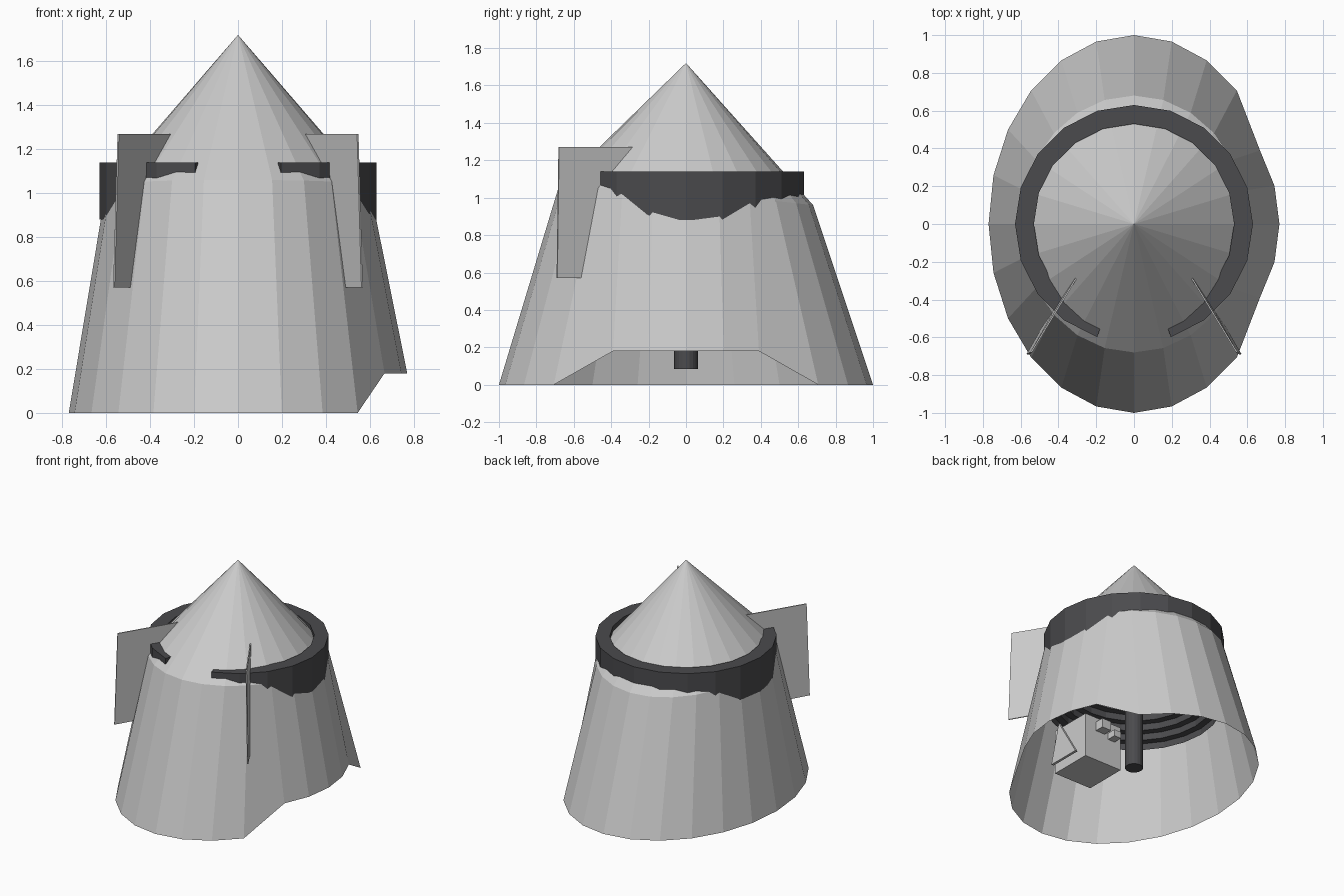
import bpy, bmesh, math
from mathutils import Vector

if "Cube" in bpy.data.objects:
    bpy.data.objects.remove(bpy.data.objects["Cube"])

dark = bpy.data.materials.new("dark_grey")
dark.diffuse_color = (0.07, 0.07, 0.075, 1)
dark.use_nodes = True
dark.node_tree.nodes["Principled BSDF"].inputs["Base Color"].default_value = dark.diffuse_color


def finish(name, bm, mat=None):
    bmesh.ops.recalc_face_normals(bm, faces=bm.faces)
    me = bpy.data.meshes.new(name)
    bm.to_mesh(me)
    bm.free()
    ob = bpy.data.objects.new(name, me)
    bpy.context.collection.objects.link(ob)
    if mat:
        me.materials.append(mat)
    return ob


def bridge(bm, a, b, closed=True):
    n = len(a)
    for i in range(n if closed else n - 1):
        j = (i + 1) % n
        bm.faces.new((a[i], a[j], b[j], b[i]))


def box(name, centre, size):
    bm = bmesh.new()
    bmesh.ops.create_cube(bm, size=1)
    for v in bm.verts:
        v.co = Vector(c + p * s for c, p, s in zip(centre, v.co, size))
    return finish(name, bm)


# Oval body shell with a raised notch on the right, closed by a cone roof
N = 24
bm = bmesh.new()
base, rim = [], []
for i in range(N):
    a = 2 * math.pi * i / N
    c, s = math.cos(a), math.sin(a)
    notch = c > 0.45 and abs(s) < 0.89
    if notch:
        base.append(bm.verts.new((0.77 * c, 0.78 * 0.5 * s / 0.5 if abs(s) < 0.6 else s, 0.18))
                    if abs(s) < 0.6 else bm.verts.new((0.77 * c, s, 0)))
    else:
        base.append(bm.verts.new((0.77 * c, s, 0)))
    rim.append(bm.verts.new((0.60 * c, 0.68 * s, 1.025 - 0.05 * s - 0.015 * s * s)))
bridge(bm, base, rim)
apex = bm.verts.new((0, 0, 1.72))
for i in range(N):
    bm.faces.new((rim[i], rim[(i + 1) % N], apex))
finish("body_shell", bm)

# Dark collar, open at the front
bm = bmesh.new()
loops = []
for r, z in ((0.63, 0.88), (0.63, 1.14), (0.53, 1.14), (0.53, 0.88)):
    loops.append([])
    for k in range(1, 20):
        a = -math.pi / 2 + math.radians(18 * k)
        loops[-1].append(bm.verts.new((r * math.cos(a), r * math.sin(a), z)))
for k in range(4):
    bridge(bm, loops[k], loops[(k + 1) % 4], closed=False)
for end in (0, -1):
    bm.faces.new([l[end] for l in loops])
finish("collar", bm, dark)

# Thin side fins at the front corners
fin = [(0.545, -0.68, 1.27), (0.305, -0.285, 1.27), (0.41, -0.44, 1.05),
       (0.49, -0.56, 0.57), (0.565, -0.69, 0.57)]
for side, name in ((1, "right_fin"), (-1, "left_fin")):
    bm = bmesh.new()
    off = Vector((0.85, 0.53, 0)) * 0.004
    sheets = []
    for d in (-1, 1):
        sheets.append([])
        for p in fin:
            q = Vector(p) + off * d
            q.x *= side
            sheets[-1].append(bm.verts.new(q))
        bm.faces.new(sheets[-1])
    bridge(bm, *sheets)
    finish(name, bm)

# Dark stepped drum inside the shell
bm = bmesh.new()
prev = None
r, z = 0.61, 0.58
for step in range(6):
    for rr, zz in ((r, z), (r, z + 0.05)):
        ring = [bm.verts.new((rr * math.cos(2 * math.pi * i / N), rr * math.sin(2 * math.pi * i / N), zz))
                for i in range(N)]
        if prev:
            bridge(bm, prev, ring)
        prev = ring
    r, z = r - 0.05, z + 0.05
bm.faces.new(prev)
finish("inner_drum", bm, dark)

# Central post
bpy.ops.mesh.primitive_cylinder_add(vertices=20, radius=0.063, depth=0.8, location=(0, 0, 0.485))
post = bpy.context.object
post.name = "centre_post"
post.data.materials.append(dark)

# Inner machinery block with small fittings and a triangular bracket
box("inner_block", (0.085, -0.40, 0.37), (0.32, 0.33, 0.34))
box("small_fitting_a", (0.11, -0.20, 0.47), (0.08, 0.07, 0.07))
box("small_fitting_b", (0.01, -0.20, 0.43), (0.06, 0.07, 0.05))
bm = bmesh.new()
plates = [[bm.verts.new((x, y, z)) for y, z in ((-0.54, 0.24), (-0.28, 0.24), (-0.46, 0.54))]
          for x in (0.28, 0.30)]
for p in plates:
    bm.faces.new(p)
bridge(bm, *plates)
finish("bracket", bm)
